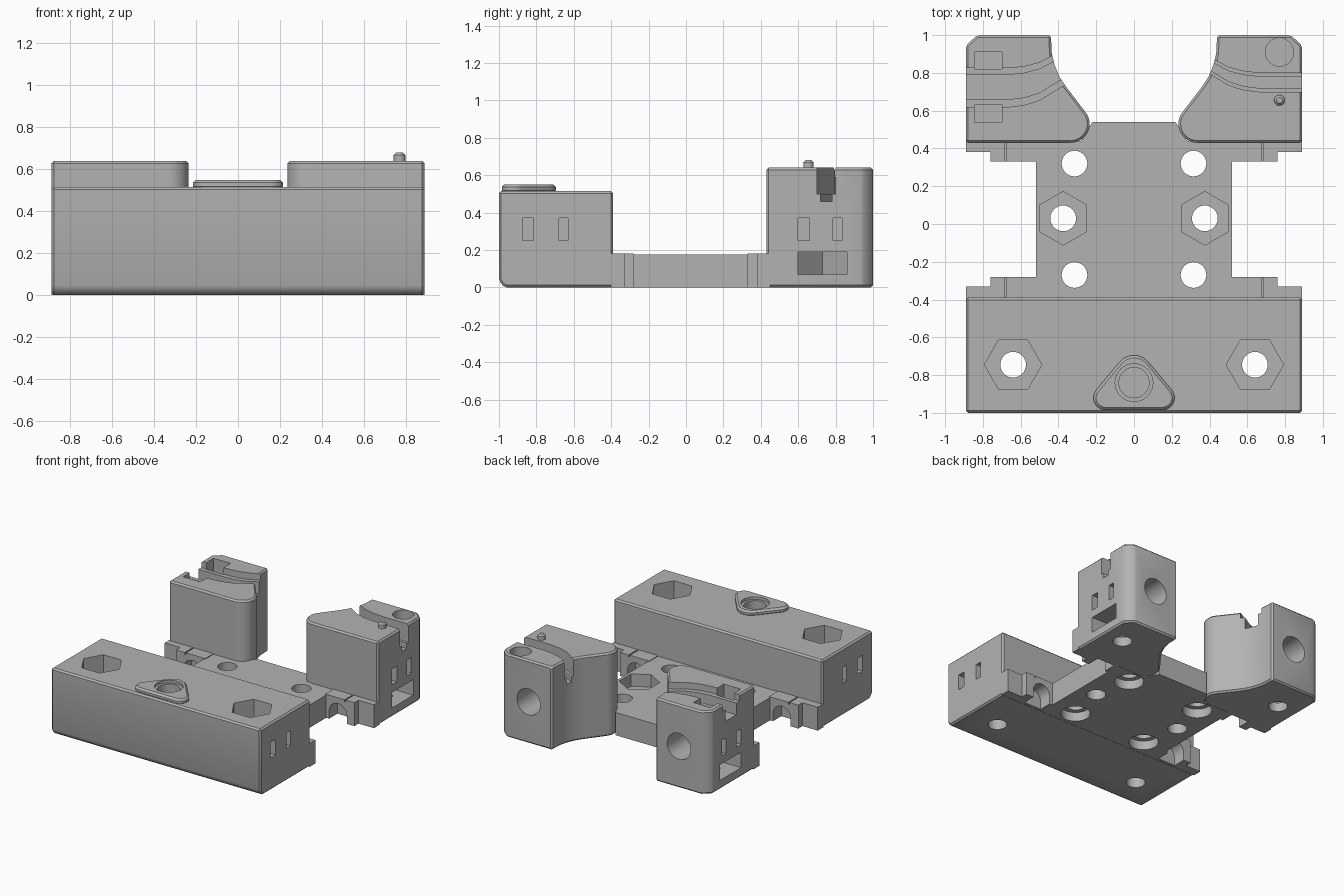
import bpy, bmesh
from math import sin, cos, pi, radians
from mathutils import Vector

if "Cube" in bpy.data.objects:
    bpy.data.objects.remove(bpy.data.objects["Cube"], do_unlink=True)

grey = bpy.data.materials.new("plain grey")
grey.use_nodes = True
grey.diffuse_color = (0.45, 0.45, 0.45, 1)
grey.node_tree.nodes["Principled BSDF"].inputs["Base Color"].default_value = (0.45, 0.45, 0.45, 1)

AXES = {"x": lambda a, b, h: (h, a, b),
        "y": lambda a, b, h: (a, h, b),
        "z": lambda a, b, h: (a, b, h)}


def prism(name, pts, h0, h1, axis="z"):
    """Extrude a flat outline along an axis."""
    place = AXES[axis]
    bm = bmesh.new()
    face = bm.faces.new([bm.verts.new(place(a, b, h0)) for a, b in pts])
    out = bmesh.ops.extrude_face_region(bm, geom=[face])["geom"]
    shift = Vector(place(0, 0, h1 - h0))
    bmesh.ops.translate(bm, vec=shift, verts=[g for g in out if isinstance(g, bmesh.types.BMVert)])
    bmesh.ops.recalc_face_normals(bm, faces=bm.faces)
    mesh = bpy.data.meshes.new(name)
    bm.to_mesh(mesh)
    bm.free()
    mesh.materials.append(grey)
    obj = bpy.data.objects.new(name, mesh)
    bpy.context.collection.objects.link(obj)
    return obj


def arc(cx, cy, r, a0, a1, n):
    steps = [radians(a0 + (a1 - a0) * i / n) for i in range(n + 1)]
    return [(cx + r * cos(t), cy + r * sin(t)) for t in steps]


def ring(cx, cy, r, sides=32, turn=0):
    return arc(cx, cy, r, turn, turn + 360, sides)[:-1]


def rect(a0, a1, b0, b1):
    return [(a0, b0), (a1, b0), (a1, b1), (a0, b1)]


def flip(pts, s):
    return [(s * a, b) for a, b in pts]


def bake(obj):
    """Replace the mesh with its evaluated modifiers."""
    deps = bpy.context.evaluated_depsgraph_get()
    mesh = bpy.data.meshes.new_from_object(obj.evaluated_get(deps))
    obj.modifiers.clear()
    obj.data = mesh


def bevel(obj, width):
    mod = obj.modifiers.new("edge", "BEVEL")
    mod.width, mod.segments, mod.limit_method = width, 1, "ANGLE"
    mod.angle_limit = radians(40)
    bake(obj)


def cut(obj, pts, h0, h1, axis="z"):
    tool = prism("cutter", pts, h0, h1, axis)
    tool.hide_render = True
    mod = obj.modifiers.new("cut", "BOOLEAN")
    mod.operation, mod.solver, mod.object = "DIFFERENCE", "EXACT", tool
    bake(obj)
    bpy.data.objects.remove(tool, do_unlink=True)


parts = []

# Front block with nut pockets, strap slots and centre socket
block = prism("front_block", [(-0.97, 0), (-0.39, 0), (-0.39, 0.515), (-1, 0.515), (-1, 0.035)],
              -0.89, 0.89, "x")
bevel(block, 0.012)
for s in (-1, 1):
    cut(block, ring(s * 0.64, -0.745, 0.152, 6), 0.3, 0.7)
    cut(block, ring(s * 0.64, -0.745, 0.068), -0.1, 0.4)
    for y0, y1 in ((-0.875, -0.815), (-0.68, -0.63)):
        cut(block, rect(y0, y1, 0.25, 0.37), s * 0.78, s * 1, "x")
cut(block, ring(0, -0.84, 0.08), 0.25, 0.7)
parts.append(block)

# Raised rounded triangle around the socket
outline = (arc(0.15, -0.92, 0.065, -90, 40, 8) + arc(0, -0.795, 0.1, 40, 140, 10)
           + arc(-0.15, -0.92, 0.065, 140, 270, 8))
boss = prism("socket_rim", outline, 0.505, 0.55)
bevel(boss, 0.014)
cut(boss, ring(0, -0.84, 0.08), 0.4, 0.7)
cut(boss, ring(0, -0.84, 0.1), 0.53, 0.7)
parts.append(boss)

# Thin base plate with screw holes and nut pockets
half = [(0.52, -0.4), (0.52, 0.44), (0.28, 0.44), (0.22, 0.54)]
plate = prism("base_plate", half + flip(half[::-1], -1), 0, 0.175)
for s in (-1, 1):
    for y in (0.32, -0.27):
        cut(plate, ring(s * 0.315, y, 0.068), -0.1, 0.3)
        cut(plate, ring(s * 0.315, y, 0.105), -0.1, 0.07)
    cut(plate, ring(s * 0.375, 0.03, 0.142, 6, 30), 0.08, 0.3)
    cut(plate, ring(s * 0.375, 0.03, 0.068), -0.1, 0.2)
parts.append(plate)

# Four side tabs with arched rod openings
tab_shape = [(0.51, 0.45), (0.51, 0.33), (0.76, 0.33), (0.76, 0.38), (0.89, 0.38), (0.89, 0.45)]
for s, side in ((-1, "right"), (1, "left")):
    for end in ("front", "rear"):
        place = (lambda y: y) if end == "rear" else (lambda y: 0.05 - y)
        tab = prism(f"{end}_{side}_tab", [(s * x, place(y)) for x, y in tab_shape], 0, 0.18)
        arch = arc(0.62, 0.06, 0.075, 0, 180, 16) + [(0.545, -0.1), (0.695, -0.1)]
        cut(tab, flip(arch, s), place(0.2), place(0.43), "y")
        cut(tab, flip(rect(0.675, 0.685, 0.165, 0.3), s), place(0.2), place(0.44), "y")
        parts.append(tab)

# Two rear towers with sweeping inner walls
tower_shape = ([(0.83, 1), (0.89, 0.945), (0.89, 0.43)] + arc(0.335, 0.53, 0.1, 270, 142, 14)
               + [(0.36, 0.727), (0.395, 0.78), (0.42, 0.84), (0.435, 0.9), (0.44, 1)])


def channel(tower, s, low, high, floor):
    """Bent trough across the tower top."""
    xs = (0.95, 0.66, 0.58, 0.5, 0.42, 0.28)
    rise = (0, 0, 0.01, 0.035, 0.085, 0.165)
    lower = [(s * x, low + r) for x, r in zip(xs, rise)]
    upper = [(s * x, high + r * 0.85) for x, r in zip(xs, rise)]
    cut(tower, lower + upper[::-1], floor, 0.8)


for s, side in ((-1, "right"), (1, "left")):
    tower = prism(f"rear_{side}_tower", flip(tower_shape, s), 0, 0.64)
    bevel(tower, 0.012)
    cut(tower, ring(s * 0.64, 0.32, 0.1), 0.55, 1.1, "y")
    cut(tower, ring(s * 0.72, 0.73, 0.068), -0.1, 0.15)
    nut_slot = [(0.95, 0.6), (0.95, 0.86), (0.74, 0.86), (0.6, 0.73), (0.74, 0.6)]
    cut(tower, flip(nut_slot, s), 0.07, 0.19)
    for y0, y1 in ((0.6, 0.66), (0.785, 0.835)):
        cut(tower, rect(y0, y1, 0.25, 0.37), s * 0.78, s * 1, "x")
    if s > 0:
        channel(tower, s, 0.7, 0.8, 0.5)
        channel(tower, s, 0.72, 0.78, 0.46)
        cut(tower, ring(0.77, 0.91, 0.075), 0.5, 0.8)
    else:
        channel(tower, s, 0.62, 0.825, 0.59)
        channel(tower, s, 0.66, 0.79, 0.5)
        for y0, y1 in ((0.82, 0.91), (0.54, 0.63)):
            cut(tower, rect(-0.845, -0.7, y0, y1), 0.52, 0.8)
    parts.append(tower)

# Locating pin on the left tower
pin = prism("locating_pin", ring(0.77, 0.655, 0.028, 20), 0.62, 0.68)
bevel(pin, 0.012)
parts.append(pin)

# Smooth curved walls, keep edges crisp
bpy.ops.object.select_all(action="DESELECT")
for obj in parts:
    obj.select_set(True)
bpy.context.view_layer.objects.active = parts[0]
bpy.ops.object.shade_smooth_by_angle(angle=radians(25))
